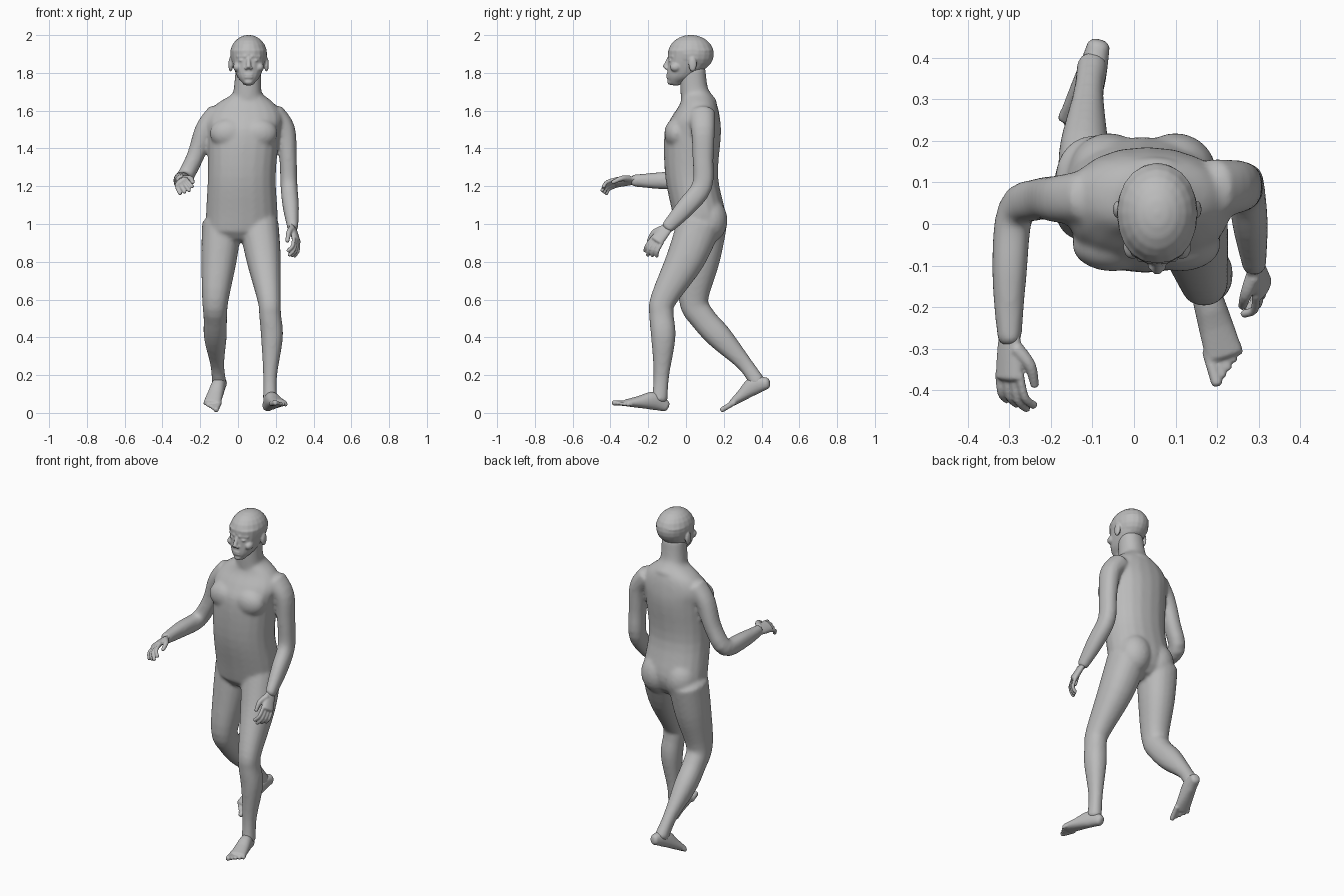
import bpy, bmesh
from math import sin, cos, pi, copysign
from mathutils import Vector, Matrix

if "Cube" in bpy.data.objects:
    bpy.data.objects.remove(bpy.data.objects["Cube"])

skin = bpy.data.materials.new("plain grey")
skin.use_nodes = True
grey = (.5, .5, .5, 1)
skin.diffuse_color = grey
skin.node_tree.nodes["Principled BSDF"].inputs["Base Color"].default_value = grey


def smooth_sections(sections, steps=4):
    """Spline through the given centres and radii."""
    sections = [Vector(section) for section in sections]
    last = len(sections) - 1
    result = []
    for index in range(last):
        before, start, end, after = (sections[min(max(index + offset, 0), last)]
                                     for offset in range(-1, 3))
        leave, arrive = (end - before) / 2, (after - start) / 2
        for step in range(steps):
            t = step / steps
            blend = t * t * (3 - 2 * t)
            result.append(start.lerp(end, blend) + leave * (t * (1 - t) ** 2)
                          - arrive * (t * t * (1 - t)))
    return result + [sections[-1]]


def tube(bm, sections, level=False, side=Vector((1, 0, 0)), sides=20):
    """Loft with rounded ends; a section is x, y, z, half width, half depth."""
    points = smooth_sections(sections)
    centres = [Vector(point[:3]) for point in points]
    stations = []
    for index, point in enumerate(points):
        along = centres[min(index + 1, len(points) - 1)] - centres[max(index - 1, 0)]
        along = Vector((0, 0, 1)) if level else along.normalized()
        stations.append((centres[index], along, point[3], point[4]))
    for end, direction in ((0, -1), (-1, 1)):
        centre, along, width, depth = stations[end]
        for angle in (pi / 4, pi / 2.6):
            push = along * direction * min(width, depth) * sin(angle) / 2
            cap = (centre + push, along, width * cos(angle), depth * cos(angle))
            stations.insert(0 if direction < 0 else len(stations), cap)
    rings = []
    for centre, along, width, depth in stations:
        across = (side - along * side.dot(along)).normalized()
        front = along.cross(across)
        ring = []
        for corner in range(sides):
            angle = 2 * pi * corner / sides
            # Slightly squared ellipse
            x, y = (copysign(abs(value) ** .9, value) for value in (cos(angle), sin(angle)))
            ring.append(bm.verts.new(centre + across * x * width + front * y * depth))
        rings.append(ring)
    for low, high in zip(rings, rings[1:]):
        for corner in range(sides):
            following = (corner + 1) % sides
            bm.faces.new((low[corner], low[following], high[following], high[corner]))
    bm.faces.new(rings[0])
    bm.faces.new(rings[-1])


def limb(bm, *joints, depth=1.0):
    """Tube through joints given as x, y, z, radius."""
    tube(bm, [(*joint, joint[-1] * depth) for joint in joints])


def blob(bm, centre, radii):
    matrix = Matrix.Translation(centre) @ Matrix.Diagonal((*radii, 1))
    bmesh.ops.create_uvsphere(bm, u_segments=20, v_segments=12, radius=1, matrix=matrix)


def build(name, bm, voxel, rounds):
    """Fuse the overlapping volumes into one smooth skin."""
    bmesh.ops.recalc_face_normals(bm, faces=bm.faces)
    mesh = bpy.data.meshes.new(name)
    bm.to_mesh(mesh)
    bm.free()
    mesh.materials.append(skin)
    part = bpy.data.objects.new(name, mesh)
    bpy.context.collection.objects.link(part)
    fuse = part.modifiers.new("fuse", "REMESH")
    fuse.mode = "VOXEL"
    fuse.voxel_size = voxel
    fuse.use_smooth_shade = True
    soften = part.modifiers.new("soften", "SMOOTH")
    soften.factor = .5
    soften.iterations = rounds


def place(bm, origin, forward, inner, up):
    """Move a part so that local x is inner, y forward and z up."""
    y_axis = Vector(forward).normalized()
    x_axis = Vector(inner)
    x_axis = (x_axis - y_axis * x_axis.dot(y_axis)).normalized()
    z_axis = x_axis.cross(y_axis)
    if z_axis.dot(Vector(up)) < 0:
        z_axis.negate()
    turn = Matrix((x_axis, y_axis, z_axis)).transposed().to_4x4()
    bm.transform(Matrix.Translation(origin) @ turn)


# Torso, neck, chest and buttocks
body = bmesh.new()
tube(body, [(.015, .07, .96, .18, .12), (.02, .07, 1.05, .19, .14),
            (.02, .03, 1.25, .18, .14), (.03, .035, 1.47, .19, .15),
            (.035, .05, 1.56, .2, .13), (.04, .065, 1.63, .16, .1),
            (.05, .06, 1.68, .09, .08)], level=True)
limb(body, (.05, .07, 1.62, .1), (.05, .045, 1.7, .075), (.055, .035, 1.82, .068))
for x in (-.05, .11):
    blob(body, (x, -.05, 1.48), (.1, .065, .08))
    blob(body, (x - .01, .12, 1.02), (.1, .1, .12))

# Arms: the left hangs, the right swings forward from a bent elbow
left_wrist, right_wrist = (.29, -.1, .98), (-.3, -.28, 1.23)
limb(body, (.19, .085, 1.58, .06), (.25, .09, 1.5, .053), (.265, .09, 1.35, .046),
     (.27, .085, 1.2, .045), (.28, 0, 1.09, .043), (*left_wrist, .029), depth=1.2)
limb(body, (-.11, .065, 1.58, .06), (-.175, .06, 1.5, .053), (-.225, .06, 1.36, .046),
     (-.285, .03, 1.24, .045), (-.3, -.12, 1.23, .042), (*right_wrist, .029), depth=1.1)

# Legs: the left is planted in front, the right trails with a bent knee
limb(body, (.11, .07, 1, .105), (.135, 0, .82, .092), (.165, -.12, .6, .062),
     (.17, -.13, .52, .058), (.18, -.12, .4, .058), (.17, -.13, .2, .037),
     (.17, -.14, .07, .038), depth=1.12)
limb(body, (-.085, .1, 1, .105), (-.1, .075, .82, .095), (-.12, .04, .6, .07),
     (-.12, .09, .5, .062), (-.12, .18, .4, .06), (-.11, .31, .26, .037),
     (-.1, .38, .16, .038), depth=1.12)
build("body", body, .009, 10)

# Head: skull, face, nose and lips, then the paired features
head = bmesh.new()
middle = .056
blob(head, (middle, .026, 1.9), (.098, .122, .101))
tube(head, [(middle, -.055, 1.75, .035, .036), (middle, -.025, 1.78, .06, .075),
            (middle, .005, 1.83, .08, .103), (middle, .02, 1.88, .092, .115),
            (middle, .025, 1.92, .096, .12)], level=True)
limb(head, (middle, -.09, 1.88, .008), (middle, -.11, 1.83, .014))
for height in (1.776, 1.79):
    blob(head, (middle, -.093, height), (.025, .012, .007))
blob(head, (middle, -.08, 1.752), (.025, .02, .016))
for sign in (-1, 1):
    inner, outer, ear = (middle + sign * reach for reach in (.014, .06, .095))
    limb(head, (inner, -.092, 1.887, .008), (outer, -.068, 1.887, .008))
    blob(head, ((inner + outer) / 2, -.085, 1.866), (.014, .009, .006))
    blob(head, (inner, -.104, 1.825), (.008, .01, .008))
    blob(head, (outer, -.055, 1.83), (.022, .03, .024))
    blob(head, (ear, .035, 1.845), (.012, .022, .04))
build("head", head, .005, 5)


def hand(name, *placement):
    """Palm, four curled fingers and a thumb, with the wrist at the origin."""
    bm = bmesh.new()
    limb(bm, (0, -.03, 0, .027), (0, .03, 0, .034), (0, .09, 0, .038), depth=.5)
    for finger in range(4):
        x = .03 - .02 * finger
        reach = .09 - .01 * abs(finger - 1)
        tube(bm, [(x * (1 + bend / 6), .08 + reach * sin(bend),
                   reach * (1 - cos(bend)) / 1.5, .01, .01)
                  for bend in (0, .8, 1.5)], sides=10)
    limb(bm, (.02, .02, 0, .018), (.05, .06, .015, .014), (.05, .11, .035, .01))
    place(bm, *placement)
    build(name, bm, .0045, 2)


def foot(name, *placement):
    """Heel, arched instep and five toes, with the heel at the origin."""
    bm = bmesh.new()
    tube(bm, [(0, 0, .03, .027, .03), (0, .07, .05, .036, .048),
              (0, .15, .034, .042, .032), (0, .22, .02, .046, .018)])
    for toe in range(5):
        x = .036 - .018 * toe
        radius = .01 if toe else .014
        limb(bm, (x, .2, .018, radius), (x, .28 - .014 * toe, .012, radius))
    place(bm, *placement)
    build(name, bm, .005, 3)


# Hands take wrist, finger, thumb and palm; feet take heel, toe, inner and up
hand("left_hand", left_wrist, (.2, -.6, -.75), (-.4, -.8, .5), (-.8, .3, -.3))
hand("right_hand", right_wrist, (0, -1, -.1), (.7, 0, .5), (.5, 0, -.7))
foot("left_foot", (.155, -.11, .005), (.27, -.9, .12), (-1, 0, 0), (0, 0, 1))
foot("right_foot", (-.085, .445, .13), (-.25, -.9, -.45), (1, 0, 0), (0, -.5, .9))
